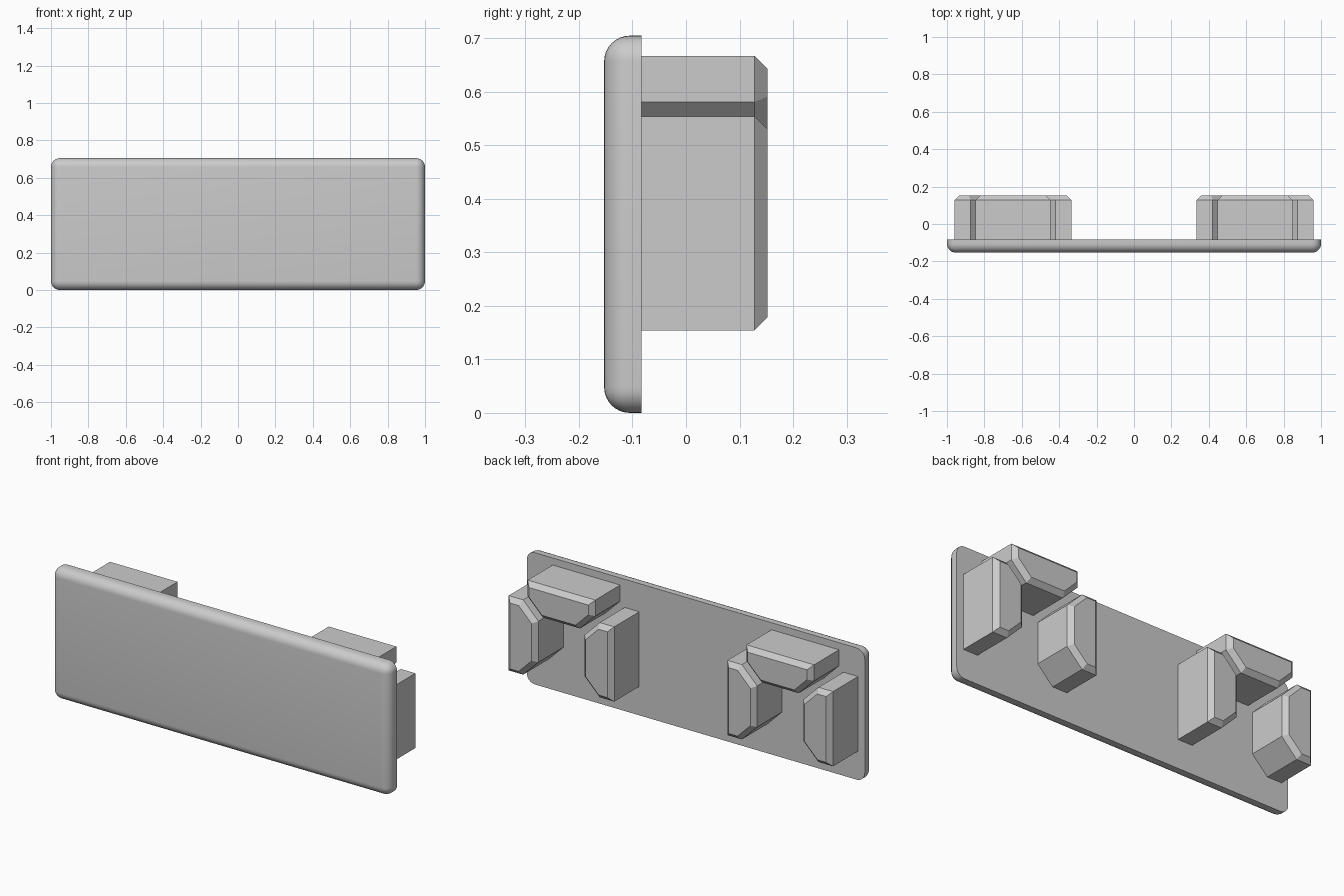
import bpy, bmesh
from math import pi
from mathutils import Matrix, Vector

if "Cube" in bpy.data.objects:
    bpy.data.objects.remove(bpy.data.objects["Cube"])

grey = bpy.data.materials.new("plain_grey")
grey.diffuse_color = (0.6, 0.6, 0.6, 1)
grey.use_nodes = True
grey.node_tree.nodes["Principled BSDF"].inputs["Base Color"].default_value = grey.diffuse_color

BACK, DEPTH = -0.083, 0.152     # plate rear face and clip tips (y)


def make_object(name, bm):
    bmesh.ops.recalc_face_normals(bm, faces=bm.faces)
    me = bpy.data.meshes.new(name)
    bm.to_mesh(me)
    bm.free()
    me.materials.append(grey)
    ob = bpy.data.objects.new(name, me)
    bpy.context.collection.objects.link(ob)
    return ob


# Front plate: slab rounded on every edge except the flat rear rim
bm = bmesh.new()
bmesh.ops.create_cube(bm, size=1)
bmesh.ops.scale(bm, vec=(2, 0.07, 0.705), verts=bm.verts)
bmesh.ops.translate(bm, vec=(0, BACK - 0.035, 0.3525), verts=bm.verts)
edges = [e for e in bm.edges if any(v.co.y < BACK - 0.01 for v in e.verts)]
bmesh.ops.bevel(bm, geom=edges, offset=0.048, segments=8, profile=0.5,
                affect='EDGES', clamp_overlap=True)
plate = make_object("front_plate", bm)
bpy.context.view_layer.objects.active = plate
plate.select_set(True)
bpy.ops.object.shade_smooth_by_angle(angle=pi / 6)
plate.select_set(False)


# Clip block: long outer side up, mitred inner corners, chamfered rear rim
def clip(name, x, z, turn):
    half, end, mitre, chamfer = 0.2, 0.086, 0.09, 0.024
    profile = [(-half, 0), (half, 0), (half, -end), (half - mitre, -end - mitre),
               (mitre - half, -end - mitre), (-half, -end)]
    bm = bmesh.new()
    base = bm.faces.new([bm.verts.new((px, BACK, pz)) for px, pz in profile])
    ext = bmesh.ops.extrude_face_region(bm, geom=[base], use_keep_orig=True)["geom"]
    bmesh.ops.translate(bm, vec=(0, DEPTH - BACK, 0),
                        verts=[g for g in ext if isinstance(g, bmesh.types.BMVert)])
    bmesh.ops.recalc_face_normals(bm, faces=bm.faces)
    rim = [e for e in bm.edges if all(v.co.y > DEPTH - 0.001 for v in e.verts)]
    bmesh.ops.bevel(bm, geom=rim, offset=chamfer, segments=1, affect='EDGES')
    bmesh.ops.transform(bm, verts=bm.verts, matrix=Matrix.Translation(
        Vector((x, 0, z))) @ Matrix.Rotation(turn, 4, 'Y'))
    make_object(name, bm)


# Two groups of three clips: one on top, one on each side
for side, cx in (("left", -0.6475), ("right", 0.6475)):
    clip(f"{side}_top_clip", cx, 0.667, 0)
    clip(f"{side}_side_clip_a", cx - 0.3125, 0.354, -pi / 2)
    clip(f"{side}_side_clip_b", cx + 0.3125, 0.354, pi / 2)
